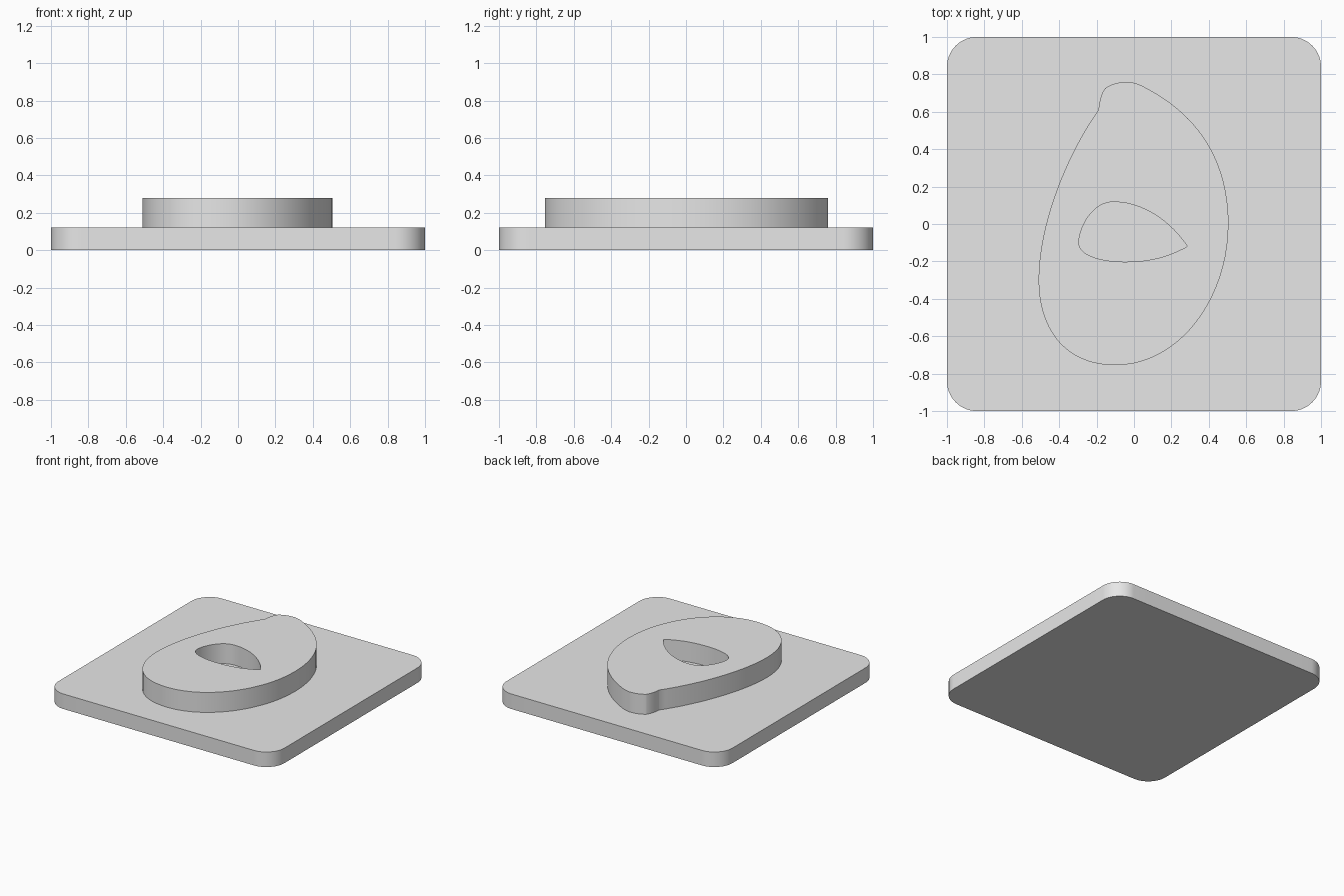
import bpy
import math

cube = bpy.data.objects.get("Cube")
if cube:
    bpy.data.objects.remove(cube, do_unlink=True)

BASE_TOP, RELIEF_TOP = 0.12, 0.28

grey = bpy.data.materials.new("plain_grey")
grey.use_nodes = True
colour = (0.8, 0.8, 0.8, 1)
grey.diffuse_color = colour
grey.node_tree.nodes["Principled BSDF"].inputs["Base Color"].default_value = colour


def extruded(name, loops, bottom, top):
    """Solid from closed Bezier loops of (handle in, point, handle out)."""
    curve = bpy.data.curves.new(name + "_outline", "CURVE")
    curve.dimensions = "2D"
    curve.fill_mode = "BOTH"
    curve.extrude = (top - bottom) / 2
    curve.resolution_u = 20
    for loop in loops:
        spline = curve.splines.new("BEZIER")
        spline.bezier_points.add(len(loop) - 1)
        spline.use_cyclic_u = True
        for bp, (h_in, point, h_out) in zip(spline.bezier_points, loop):
            bp.handle_left_type = bp.handle_right_type = "FREE"
            bp.co = (*point, 0)
            bp.handle_left = (*h_in, 0)
            bp.handle_right = (*h_out, 0)
    obj = bpy.data.objects.new(name, curve)
    bpy.context.collection.objects.link(obj)
    obj.location.z = (top + bottom) / 2
    bpy.ops.object.select_all(action="DESELECT")
    obj.select_set(True)
    bpy.context.view_layer.objects.active = obj
    bpy.ops.object.convert(target="MESH")
    obj = bpy.context.view_layer.objects.active
    # Weld caps to walls so the edges are clean
    bpy.ops.object.mode_set(mode="EDIT")
    bpy.ops.mesh.select_all(action="SELECT")
    bpy.ops.mesh.remove_doubles(threshold=0.0001)
    bpy.ops.mesh.normals_make_consistent(inside=False)
    bpy.ops.object.mode_set(mode="OBJECT")
    bpy.ops.object.shade_smooth_by_angle(angle=math.radians(30))
    obj.data.materials.clear()
    obj.data.materials.append(grey)
    return obj


def rounded_square(half, radius):
    """Bezier loop of a square with circular corners."""
    loop = []
    inner, k = half - radius, radius * 0.5523
    for i in range(4):
        c, s = round(math.cos(i * math.pi / 2)), round(math.sin(i * math.pi / 2))

        def turn(x, y):
            return (c * x - s * y, s * x + c * y)

        start, end = turn(half, inner), turn(inner, half)
        loop.append((turn(half, 0), start, turn(half, inner + k)))
        loop.append((turn(inner + k, half), end, turn(0, half)))
    return loop


# Square base plate with rounded corners
extruded("base_plate", [rounded_square(1.0, 0.16)], 0, BASE_TOP)

# Raised egg-shaped relief with a notch near its tip
outer = [
    ((-0.36, 0.37), (-0.19, 0.61), (-0.185, 0.65)),
    ((-0.18, 0.69), (-0.155, 0.725), (-0.13, 0.745)),
    ((-0.08, 0.76), (-0.04, 0.76), (-0.01, 0.76)),
    ((0.03, 0.747), (0.06, 0.73), (0.36, 0.575)),
    ((0.505, 0.32), (0.505, 0.0), (0.505, -0.40)),
    ((0.24, -0.755), (-0.10, -0.755), (-0.37, -0.755)),
    ((-0.51, -0.56), (-0.51, -0.30), (-0.51, 0.0)),
]
# Teardrop opening down to the plate
opening = [
    ((0.19, -0.17), (0.285, -0.12), (0.20, 0.01)),
    ((0.05, 0.118), (-0.11, 0.118), (-0.23, 0.118)),
    ((-0.295, -0.03), (-0.295, -0.10), (-0.295, -0.17)),
    ((-0.17, -0.202), (-0.05, -0.202), (0.10, -0.202)),
]
extruded("raised_relief", [outer, opening], BASE_TOP, RELIEF_TOP)
